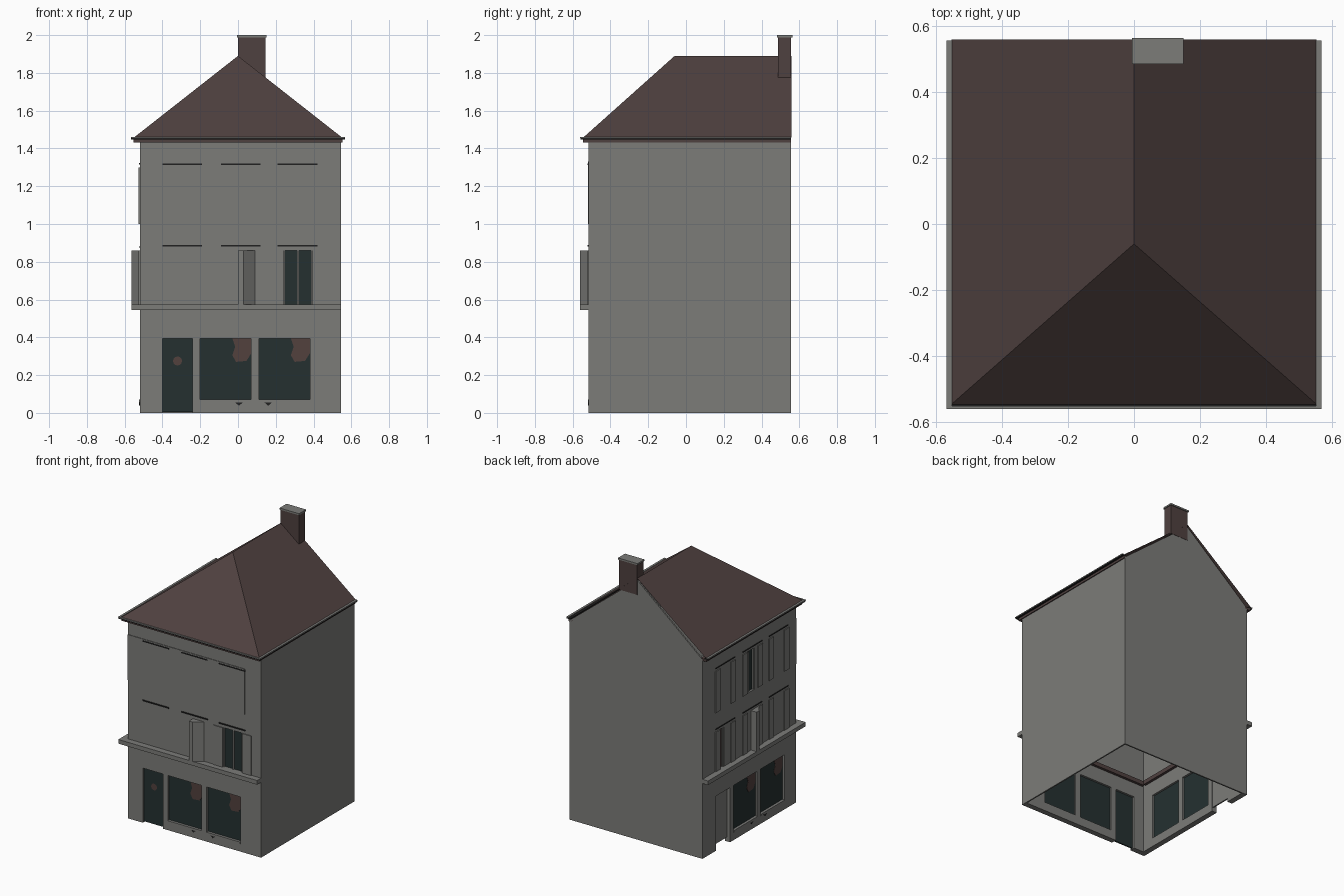
import bpy, bmesh
from mathutils import Vector

if "Cube" in bpy.data.objects:
    bpy.data.objects.remove(bpy.data.objects["Cube"])


def material(name, rgb):
    m = bpy.data.materials.new(name)
    m.use_nodes = True
    m.diffuse_color = (*rgb, 1)
    m.node_tree.nodes["Principled BSDF"].inputs["Base Color"].default_value = (*rgb, 1)
    return m


PLASTER = material("grey plaster", (0.2, 0.2, 0.19))
TILE = material("brown roof tile", (0.078, 0.052, 0.05))
GLASS = material("dark teal glass", (0.018, 0.03, 0.03))
REFLECT = material("brown reflection", (0.085, 0.052, 0.048))
DARK = material("dark trim", (0.014, 0.014, 0.014))

WALL_Y, WALL_X, EAST, BACK, EAVE = -0.515, -0.52, 0.545, 0.555, 1.44


# Facade coordinates: u along the wall, d outwards, z up
def front(u, d, z):
    return Vector((u, WALL_Y - d, z))


def side(u, d, z):
    return Vector((WALL_X - d, -u, z))


def world(x, y, z):
    return Vector((x, y, z))


def finish(name, bm, mat):
    bmesh.ops.recalc_face_normals(bm, faces=bm.faces)
    mesh = bpy.data.meshes.new(name)
    bm.to_mesh(mesh)
    bm.free()
    mesh.materials.append(mat)
    ob = bpy.data.objects.new(name, mesh)
    bpy.context.collection.objects.link(ob)
    return ob


def extrude(name, base, offset, mat):
    bm = bmesh.new()
    face = bm.faces.new([bm.verts.new(p) for p in base])
    new = bmesh.ops.extrude_face_region(bm, geom=[face])["geom"]
    for v in new:
        if isinstance(v, bmesh.types.BMVert):
            v.co += offset
    return finish(name, bm, mat)


def plate(name, f, outline, d0, d1, mat):
    return extrude(name, [f(u, d0, z) for u, z in outline], f(0, d1, 0) - f(0, d0, 0), mat)


def box(name, f, u, d, z, mat):
    outline = [(u[0], z[0]), (u[1], z[0]), (u[1], z[1]), (u[0], z[1])]
    return plate(name, f, outline, d[0], d[1], mat)


def cut(ob, cutters):
    for c in cutters:
        c.hide_render = True
        mod = ob.modifiers.new("opening", 'BOOLEAN')
        mod.operation, mod.solver, mod.object = 'DIFFERENCE', 'EXACT', c
    deps = bpy.context.evaluated_depsgraph_get()
    ob_mesh = bpy.data.meshes.new_from_object(ob.evaluated_get(deps))
    ob.modifiers.clear()
    ob.data = ob_mesh
    for c in cutters:
        bpy.data.objects.remove(c)


# Ground floor openings and the two glazed upper openings
DOOR = ((-0.4, -0.24), (-0.01, 0.395))
SHOPS = [((-0.2, 0.07), (0.065, 0.395)), ((0.11, 0.38), (0.065, 0.395))]
COLUMNS = (-0.295, 0.015, 0.315)
LOW, HIGH = (0.575, 0.86), (1.0, 1.3)
UPPER = {"front": [((0.24, 0.395), LOW)],
         "side": [((-0.4, -0.31), LOW), ((-0.08, 0.04), HIGH)]}

for label, f, ends in (("front", front, (WALL_X, EAST)), ("side", side, (-BACK, 0.475))):
    wall = box(label + "_wall", f, ends, (-0.04, 0), (0, EAVE), PLASTER)
    holes = [DOOR] + SHOPS + UPPER[label]
    cut(wall, [box("cutter", f, u, (-0.1, 0.1), z, DARK) for u, z in holes])

    # Shop glass with brown reflections, frames and small sill brackets
    for (u0, u1), (z0, z1) in SHOPS:
        box(label + "_shop_glass", f, (u0, u1), (-0.025, -0.015), (z0, z1), GLASS)
        blob = [(u1, z1), (u1, z1 - 0.08), (u1 - 0.025, z1 - 0.12), (u1 - 0.08, z1 - 0.125),
                (u1 - 0.1, z1 - 0.09), (u1 - 0.085, z1 - 0.045), (u1 - 0.1, z1)]
        plate(label + "_reflection", f, blob, -0.015, -0.013, REFLECT)
        box(label + "_shop_sill", f, (u0, u1), (-0.03, 0.004), (z0 - 0.01, z0 + 0.005), PLASTER)
    for u in (0.005, 0.16):
        plate(label + "_sill_bracket", f, [(u - 0.02, 0.055), (u + 0.02, 0.055), (u, 0.038)],
              0, 0.003, DARK)

    # Upper glass with a central mullion
    for (u0, u1), (z0, z1) in UPPER[label]:
        box(label + "_upper_glass", f, (u0, u1), (-0.025, -0.015), (z0, z1),
            REFLECT if u0 < -0.3 else GLASS)
        mid = (u0 + u1) / 2
        box(label + "_mullion", f, (mid - 0.006, mid + 0.006), (-0.016, -0.006), (z0, z1), PLASTER)
        for bar in (u0, u1 - 0.008):
            box(label + "_window_frame", f, (bar, bar + 0.008), (-0.016, -0.004), (z0, z1), PLASTER)

    # Half-open shutter in the middle of the first floor
    plan = [(0.0, 0), (0.0, 0.045), (0.03, 0.045), (0.09, 0)]
    extrude(label + "_open_shutter", [f(u, d, LOW[0]) for u, d in plan],
            Vector((0, 0, LOW[1] - LOW[0])), PLASTER)

# Doors
box("front_door", front, DOOR[0], (-0.025, -0.015), (0.005, 0.395), GLASS)
box("side_door", side, DOOR[0], (-0.035, -0.025), (0.03, 0.395), PLASTER)
knob = bmesh.new()
bmesh.ops.create_circle(knob, cap_ends=True, segments=12, radius=0.024)
for v in knob.verts:
    v.co = front(v.co.x - 0.32, -0.013, v.co.y + 0.275)
finish("door_reflection", knob, REFLECT)

# Shallow panels, shutters and dark window heads
box("front_upper_panel", front, (WALL_X, 0.415), (0, 0.004), (1.0, 1.33), PLASTER)
for u in ((0.165, 0.24), (0.395, 0.47)):
    box("front_shutter", front, u, (0, 0.006), LOW, PLASTER)
for c in COLUMNS:
    for z in (0.882, 1.312):
        box("window_head", front, (c - 0.105, c + 0.105), (0, 0.007), (z, z + 0.008), DARK)
    for z in (LOW, HIGH):
        for s in (-1, 1):
            inner, outer = sorted((c + s * 0.06, c + s * 0.115))
            box("side_shutter", side, (inner, outer), (0, 0.006), z, PLASTER)
        box("side_window_head", side, (c - 0.11, c + 0.11), (0, 0.004), (z[1] + 0.015, z[1] + 0.022), DARK)

# Ledge wrapping both facades
ledge = [(WALL_X - 0.045, -0.56), (EAST, -0.56), (EAST, WALL_Y), (WALL_X, WALL_Y),
         (WALL_X, BACK), (WALL_X - 0.045, BACK)]
extrude("ledge", [world(x, y, 0.545) for x, y in ledge], Vector((0, 0, 0.03)), PLASTER)

# Inner beams over the shop
box("inner_front_beam", front, (-0.47, 0.53), (-0.06, -0.041), (0.5, 0.53), TILE)
box("inner_side_beam", side, (-0.53, 0.45), (-0.06, -0.041), (0.5, 0.53), TILE)

# Plain walls
RIDGE_Z, HIP_Y = 1.89, -0.06
extrude("plain_side_wall", [world(EAST, y, z) for y, z in
        ((WALL_Y, 0), (BACK, 0), (BACK, EAVE), (WALL_Y, EAVE))], Vector((-0.01, 0, 0)), PLASTER)
gable = [(WALL_X, 0), (EAST, 0), (EAST, EAVE), (0, RIDGE_Z - 0.015), (WALL_X, EAVE)]
extrude("back_gable_wall", [world(x, BACK, z) for x, z in gable], Vector((0, -0.01, 0)), PLASTER)

# Roof hipped at the front, gabled at the back
bm = bmesh.new()
fl, fr, br, bl, hip, end = [bm.verts.new(p) for p in (
    (-0.552, -0.545, 1.457), (0.552, -0.545, 1.457), (0.552, 0.558, 1.457),
    (-0.552, 0.558, 1.457), (0, HIP_Y, RIDGE_Z), (0, 0.558, RIDGE_Z))]
for loop in ((fl, fr, hip), (fr, br, end, hip), (bl, fl, hip, end)):
    bm.faces.new(loop)
finish("roof", bm, TILE)


# Eaves: brown cornice with a grey gutter rim on the three eave sides
def eaves(name, outer, inner, z0, z1, mat):
    ring = [(-outer, BACK), (-outer, -outer + 0.007), (outer, -outer + 0.007), (outer, BACK),
            (inner, BACK), (inner, -inner), (-inner, -inner), (-inner, BACK)]
    extrude(name, [world(x, y, z0) for x, y in ring], Vector((0, 0, z1 - z0)), mat)


eaves("cornice", 0.552, 0.505, 1.432, 1.448, TILE)
eaves("gutter", 0.566, 0.535, 1.448, 1.455, DARK)
eaves("gutter_rim", 0.567, 0.551, 1.455, 1.461, PLASTER)

# Chimney
extrude("chimney", [world(x, y, 1.77) for x, y in
        ((0, 0.488), (0.145, 0.488), (0.145, 0.557), (0, 0.557))], Vector((0, 0, 0.22)), TILE)
extrude("chimney_cap", [world(x, y, 1.988) for x, y in
        ((-0.006, 0.483), (0.15, 0.483), (0.15, 0.563), (-0.006, 0.563))],
        Vector((0, 0, 0.012)), PLASTER)
